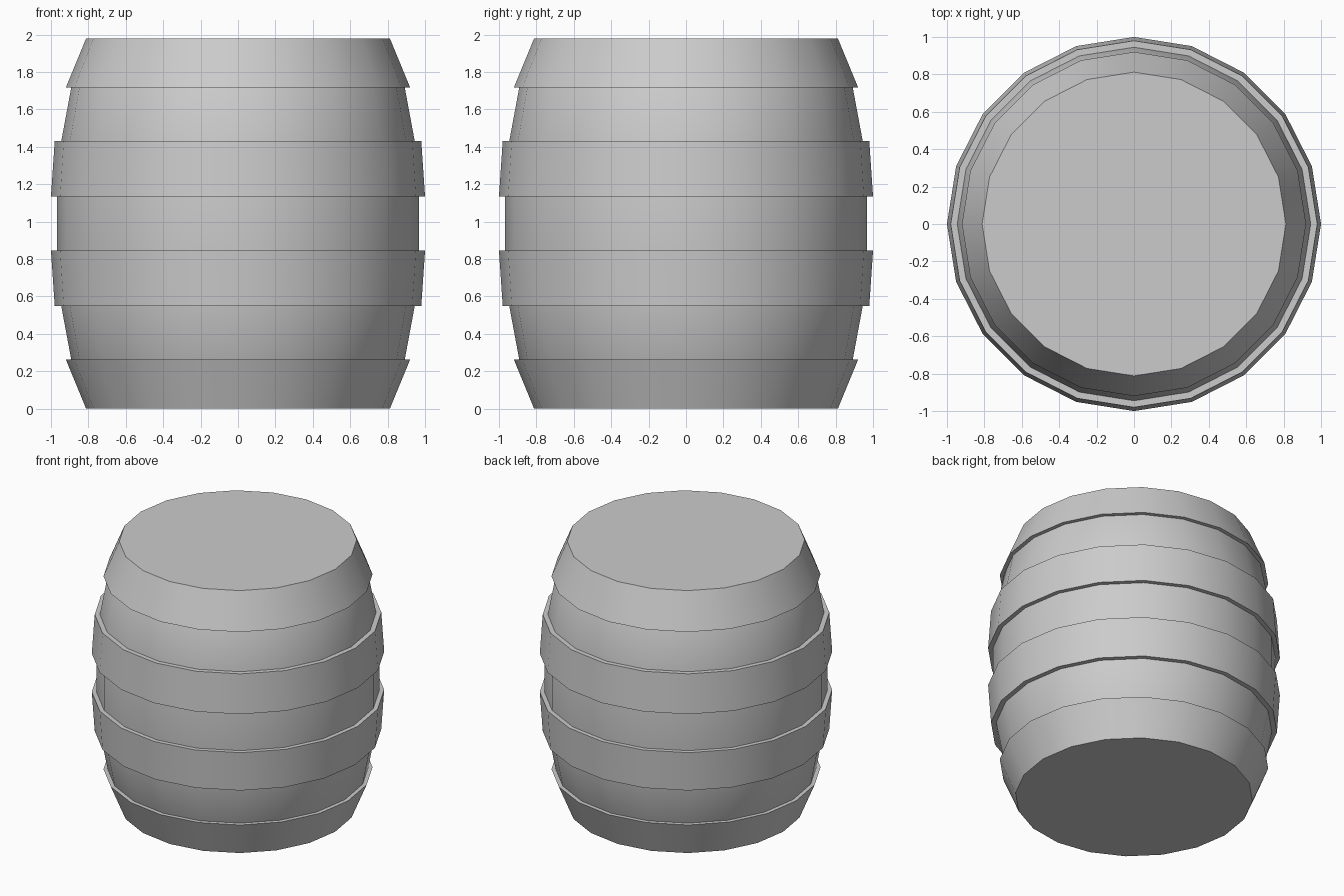
import bpy, bmesh, math

if "Cube" in bpy.data.objects:
    bpy.data.objects.remove(bpy.data.objects["Cube"])

SIDES = 20
HEIGHT = 1.98


def lathe(name, profile):
    """Closed solid of revolution from (radius, z) points, capped at both ends."""
    bm = bmesh.new()
    rings = []
    for r, z in profile:
        angles = [2 * math.pi * i / SIDES for i in range(SIDES)]
        rings.append([bm.verts.new((r * math.cos(a), r * math.sin(a), z)) for a in angles])
    for lower, upper in zip(rings, rings[1:]):
        for i in range(SIDES):
            j = (i + 1) % SIDES
            bm.faces.new((lower[i], lower[j], upper[j], upper[i]))
    bm.faces.new(rings[0][::-1])
    bm.faces.new(rings[-1])
    bmesh.ops.recalc_face_normals(bm, faces=bm.faces)
    mesh = bpy.data.meshes.new(name)
    bm.to_mesh(mesh)
    bm.free()
    obj = bpy.data.objects.new(name, mesh)
    bpy.context.collection.objects.link(obj)
    bpy.ops.object.select_all(action='DESELECT')
    obj.select_set(True)
    bpy.context.view_layer.objects.active = obj
    bpy.ops.object.shade_smooth_by_angle(angle=math.radians(30))
    return obj


def mirrored(profile):
    return [(r, HEIGHT - z) for r, z in reversed(profile)]


# Bulging wooden body, its ends buried inside the end bands
half_body = [(0.78, 0.03), (0.892, 0.265), (0.945, 0.55), (0.968, 0.845)]
lathe("barrel_body", half_body + mirrored(half_body))

# Flared end bands with the flat lids, and the two raised middle hoops
end_band = [(0.812, 0.0), (0.92, 0.262)]
middle_hoop = [(0.98, 0.55), (1.0, 0.845)]
for part, profile in (("end_band", end_band), ("middle_hoop", middle_hoop)):
    lathe("lower_" + part, profile)
    lathe("upper_" + part, mirrored(profile))
